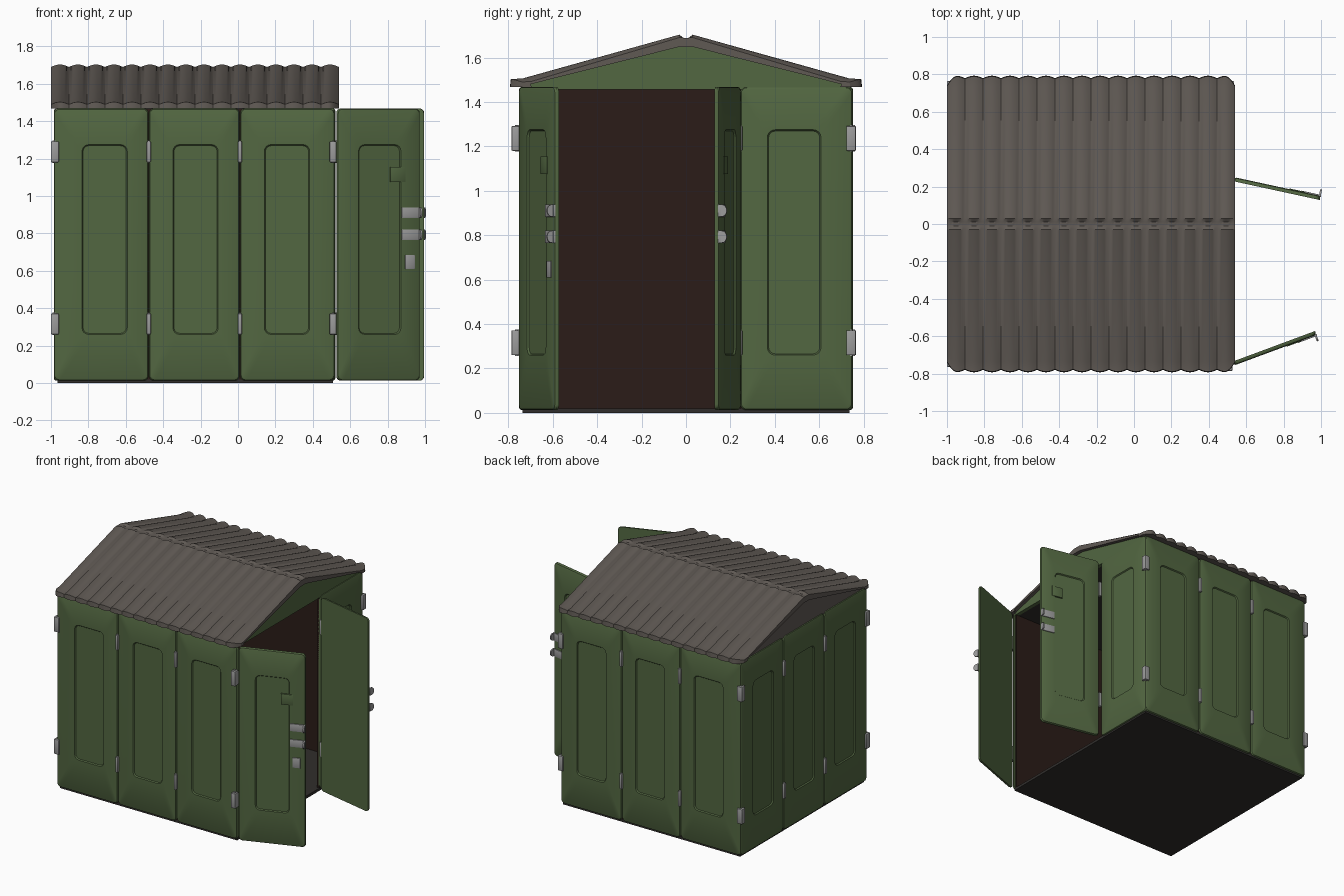
import bpy, bmesh
from math import sin, cos, pi, radians, atan2
from mathutils import Matrix

if "Cube" in bpy.data.objects:
    bpy.data.objects.remove(bpy.data.objects["Cube"])


def material(name, rgb):
    m = bpy.data.materials.new(name)
    m.diffuse_color = (*rgb, 1)
    m.use_nodes = True
    m.node_tree.nodes["Principled BSDF"].inputs["Base Color"].default_value = m.diffuse_color
    return m


GREEN = material("green_plastic", (0.085, 0.135, 0.053))
ROOF = material("roof_grey", (0.115, 0.10, 0.088))
BROWN = material("brown_lining", (0.024, 0.012, 0.009))
FLOOR = material("dark_floor", (0.03, 0.027, 0.025))
STEEL = material("light_grey", (0.33, 0.33, 0.33))


def finish(bm, name, mat, matrix=None, smooth=True):
    bmesh.ops.recalc_face_normals(bm, faces=bm.faces[:])
    me = bpy.data.meshes.new(name)
    bm.to_mesh(me)
    bm.free()
    ob = bpy.data.objects.new(name, me)
    bpy.context.collection.objects.link(ob)
    me.materials.append(mat)
    if matrix:
        ob.matrix_world = matrix
    if smooth:
        bpy.ops.object.select_all(action='DESELECT')
        ob.select_set(True)
        bpy.context.view_layer.objects.active = ob
        bpy.ops.object.shade_smooth_by_angle(angle=radians(30))
    return ob


def box(name, mat, x, y, z, bevel=0.0, matrix=None):
    """Box from (min, max) ranges."""
    bm = bmesh.new()
    bmesh.ops.create_cube(bm, size=1)
    for v in bm.verts:
        v.co = [r[0] + (c + 0.5) * (r[1] - r[0]) for r, c in zip((x, y, z), v.co)]
    if bevel:
        bmesh.ops.bevel(bm, geom=bm.edges[:], offset=bevel, segments=2,
                        affect='EDGES', profile=0.5)
    return finish(bm, name, mat, matrix, bool(bevel))


def skin(bm, rings):
    """Join equal closed rings with quads and cap both ends."""
    rings = [[bm.verts.new(p) for p in r] for r in rings]
    n = len(rings[0])
    for a, b in zip(rings, rings[1:]):
        for i in range(n):
            bm.faces.new((a[i], a[(i + 1) % n], b[(i + 1) % n], b[i]))
    bm.faces.new(rings[0])
    bm.faces.new(rings[-1])


def rounded(x0, x1, z0, z1, r, y, seg=4):
    pts = []
    for k, (cx, cz) in enumerate(((x1 - r, z1 - r), (x0 + r, z1 - r),
                                  (x0 + r, z0 + r), (x1 - r, z0 + r))):
        for i in range(seg + 1):
            a = (k + i / seg) * pi / 2
            pts.append((cx + r * cos(a), y, cz + r * sin(a)))
    return pts


Z0, Z1, T = 0.013, 1.468, 0.024


def frame(x, y, angle):
    return Matrix.Translation((x, y, 0)) @ Matrix.Rotation(angle, 4, 'Z')


def panel(name, matrix, w, rc, t=T, rw=0.242):
    """Wall panel, outer face toward local -y at y=0, recess centred at rc."""
    bm = bmesh.new()
    e, h = 0.012, rw / 2
    skin(bm, [
        rounded(0, w, Z0, Z1, 0.025, t),
        rounded(0, w, Z0, Z1, 0.025, 0.012),
        rounded(0.004, w - 0.004, Z0 + 0.004, Z1 - 0.004, 0.025, 0.004),
        rounded(e, w - e, Z0 + e, Z1 - e, 0.025, 0),
        rounded(rc - h, rc + h, 0.26, 1.275, 0.035, 0),
        rounded(rc - h + 0.006, rc + h - 0.006, 0.266, 1.269, 0.03, 0.008)])
    return finish(bm, name, GREEN, matrix)


# Front and back walls
XS = ((-0.983, -0.479, -0.713), (-0.475, 0.008, -0.227), (0.013, 0.517, 0.262))
for i, (a, b, c) in enumerate(XS):
    panel(f"front_panel_{i}", frame(a, -0.752, 0), b - a, c - a)
    panel(f"back_panel_{i}", frame(b, 0.752, pi), b - a, b - c)

# Left wall and the fixed panel beside the doors
YS = ((-0.75, -0.245, -0.487), (-0.242, 0.242, 0), (0.245, 0.75, 0.487))
for i, (a, b, c) in enumerate(YS):
    panel(f"left_panel_{i}", frame(-0.985, b, -pi / 2), b - a, b - c)
panel("right_fixed_panel", frame(0.52, 0.245, pi / 2), 0.505, 0.242)

# Brown lining, floor and ceiling
box("front_lining", BROWN, (-0.962, 0.505), (-0.735, -0.715), (0.002, 1.465))
box("back_lining", BROWN, (-0.962, 0.505), (0.715, 0.735), (0.002, 1.465))
box("left_lining", BROWN, (-0.965, -0.945), (-0.733, 0.733), (0.002, 1.465))
box("right_lining", BROWN, (0.485, 0.505), (0.245, 0.733), (0.002, 1.465))
box("floor", FLOOR, (-0.966, 0.508), (-0.736, 0.736), (0, 0.02))
box("ceiling", FLOOR, (-0.96, 0.5), (-0.73, 0.73), (1.455, 1.467))

# Corrugated roof
X0, X1, RIBS, SUB = -1.0, 0.54, 16, 8
bm = bmesh.new()
rings = []
for k in range(RIBS * SUB + 1):
    x = X0 + (X1 - X0) * k / (RIBS * SUB)
    h = 0.013 * abs(sin(pi * k / SUB))
    d = min(x - X0, X1 - x)
    cut = 0.04 * max(0, 1 - d / 0.06) ** 2
    half = [(0.012, 1.689), (0.03, 1.69 + h), (0.735 - cut, 1.493 + h),
            (0.776 + h - cut, 1.490 + h), (0.78 + h - cut, 1.467),
            (0.735 - cut, 1.467), (0.70, 1.480), (0.035, 1.647)]
    rings.append([(x, y, z) for y, z in half] +
                 [(x, -y, z) for y, z in reversed(half)])
skin(bm, rings)
finish(bm, "corrugated_roof", ROOF)


# Gable ends under the roof
def gable(name, mat, xa, xb):
    prof = [(-0.745, 1.455), (0.745, 1.455), (0.735, 1.472), (0.70, 1.485),
            (0.035, 1.65), (-0.035, 1.65), (-0.70, 1.485), (-0.735, 1.472)]
    bm = bmesh.new()
    skin(bm, [[(x, y, z) for y, z in prof] for x in (xa, xb)])
    finish(bm, name, mat, smooth=False)


gable("right_gable", GREEN, 0.485, 0.512)
gable("left_gable", ROOF, -0.975, -0.95)

# Open double doors: hinge point, free end, and local side of the free end
DW = 0.472
a1 = atan2(0.165, 0.445)
a2 = atan2(0.10, -0.46)
front_m = frame(0.533, -0.757, a1)
rear_m = frame(0.537 - DW * cos(a2), 0.25 - DW * sin(a2), a2)
for name, m, flip, keyed in (("front_door", front_m, False, True),
                             ("rear_door", rear_m, True, False)):
    def span(a, b):
        return (DW - b, DW - a) if flip else (a, b)
    c = sum(span(0.12, 0.36)) / 2
    panel(name, m, DW, c, 0.022)
    # Latch plates with an outward flange at the free edge
    for i, z in enumerate((0.793, 0.911)):
        zr = (z - 0.028, z + 0.028)
        box(f"{name}_latch_plate_{i}", STEEL, span(0.365, 0.474), (-0.006, 0.006), zr, 0.002, m)
        bm = bmesh.new()
        u0, u1 = span(0.462, 0.472)
        arc = [(0.004, zr[0])] + [(-0.012 - 0.022 * sin(t * pi / 8), z - 0.027 * cos(t * pi / 8))
                                  for t in range(9)] + [(0.004, zr[1])]
        skin(bm, [[(u, y, v) for y, v in arc] for u in (u0, u1)])
        finish(bm, f"{name}_latch_flange_{i}", STEEL, m)
    # Raised blank plaque
    box(f"{name}_plaque", GREEN, span(0.30, 0.385), (-0.004, 0.01), (1.075, 1.155), 0.001, m)
    if keyed:
        box("lock_plate", STEEL, span(0.383, 0.438), (-0.006, 0.006), (0.61, 0.685), 0.002, m)

# Hinge blocks on the panel joints and corners
joints = [(x, s * 0.754, 0.011, 0.012) for x in (-0.477, 0.0105) for s in (-1, 1)]
joints += [(-0.987, y, 0.012, 0.011) for y in (-0.2435, 0.2435)]
joints += [(-0.979, -0.743, 0.021, 0.021), (-0.979, 0.743, 0.021, 0.021),
           (0.514, 0.743, 0.021, 0.021), (0.508, -0.765, 0.018, 0.021),
           (0.526, 0.243, 0.012, 0.011)]
for i, (x, y, rx, ry) in enumerate(joints):
    for j, z in enumerate((0.26, 1.18)):
        box(f"hinge_{i}_{j}", STEEL, (x - rx, x + rx), (y - ry, y + ry), (z, z + 0.112), 0.005)
        # Split line between hinge knuckles
        box(f"hinge_pin_{i}_{j}", STEEL, (x - 0.006, x + 0.006), (y - 0.006, y + 0.006),
            (z - 0.004, z + 0.116))
